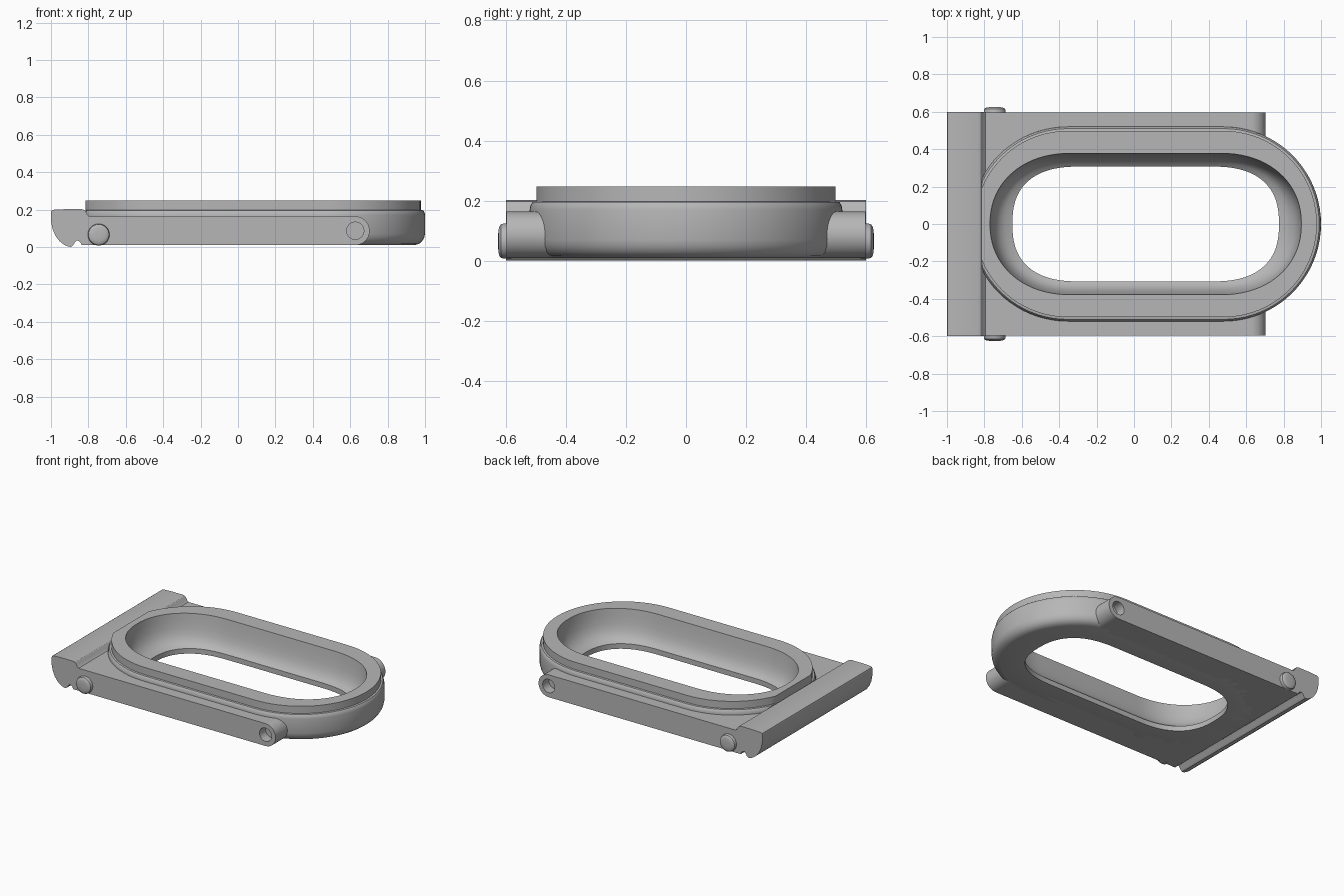
import bpy, bmesh, math

if "Cube" in bpy.data.objects:
    bpy.data.objects.remove(bpy.data.objects["Cube"])

grey = bpy.data.materials.new("satin grey")
grey.use_nodes = True
grey.diffuse_color = (0.47, 0.47, 0.47, 1)
grey.node_tree.nodes["Principled BSDF"].inputs["Base Color"].default_value = (0.47, 0.47, 0.47, 1)


def loft(name, rings, closed=False):
    """Skin equal-length rings; cap the ends unless the loft closes on itself."""
    bm = bmesh.new()
    loops = [[bm.verts.new(p) for p in ring] for ring in rings]
    pairs = list(zip(loops, loops[1:]))
    if closed:
        pairs.append((loops[-1], loops[0]))
    else:
        bm.faces.new(loops[0])
        bm.faces.new(loops[-1])
    for a, b in pairs:
        for i in range(len(a)):
            j = (i + 1) % len(a)
            bm.faces.new((a[i], a[j], b[j], b[i]))
    bmesh.ops.recalc_face_normals(bm, faces=bm.faces)
    mesh = bpy.data.meshes.new(name)
    bm.to_mesh(mesh)
    bm.free()
    mesh.materials.append(grey)
    obj = bpy.data.objects.new(name, mesh)
    bpy.context.collection.objects.link(obj)
    return obj


def select(obj):
    bpy.ops.object.select_all(action='DESELECT')
    obj.select_set(True)
    bpy.context.view_layer.objects.active = obj


def smooth(obj):
    select(obj)
    bpy.ops.object.shade_smooth_by_angle(angle=math.radians(32))


def cut(obj, cutter):
    cutter.hide_render = True
    mod = obj.modifiers.new("cut", 'BOOLEAN')
    mod.operation = 'DIFFERENCE'
    mod.solver = 'EXACT'
    mod.object = cutter
    select(obj)
    bpy.ops.object.modifier_apply(modifier=mod.name)
    bpy.data.objects.remove(cutter)


def prism(name, outline, half_width):
    return loft(name, [[(x, y, z) for x, z in outline] for y in (-half_width, half_width)])


def disc(x, y, z, r, n=40):
    return [(x + r * math.cos(2 * math.pi * i / n), y, z + r * math.sin(2 * math.pi * i / n))
            for i in range(n)]


CENTRE = 0.0625     # middle of the long opening
LEFT_STOP = -0.815  # the raised rim is trimmed flat here
STRAIGHT = 0.4175   # half length of the straight sides


def oval(z, length, width, straight, power=2.0, stop=-9, steps=40):
    """Long oval: two superelliptic ends joined by straight sides."""
    pts = []
    for side in (1, -1):
        for i in range(steps + 1):
            t = side * (math.pi * i / steps - math.pi / 2)
            c, s = max(math.cos(t), 0), math.sin(t)
            x = CENTRE + side * (straight + (length - straight) * c ** (2 / power))
            y = width * math.copysign(abs(s) ** (2 / power), s)
            pts.append((max(x, stop), y, z))
        # the second end runs back from top to bottom
    return pts


def round_oval(z, r, stop=LEFT_STOP):
    return oval(z, STRAIGHT + r, r, STRAIGHT, stop=stop)


# Oval frame: rounded outside, raised rim, dished inside
outside = [(0.01, 0.465), (0.017, 0.488), (0.03, 0.504), (0.048, 0.515), (0.07, 0.52),
           (0.17, 0.52), (0.186, 0.517), (0.196, 0.51), (0.198, 0.498), (0.248, 0.498)]
inside = [(0.248, 0.8325, 0.378), (0.2, 0.828, 0.372), (0.15, 0.818, 0.364),
          (0.11, 0.803, 0.354), (0.08, 0.78, 0.341), (0.06, 0.752, 0.326),
          (0.045, 0.7125, 0.307), (0.01, 0.7125, 0.307)]
rings = [round_oval(z, r) for z, r in outside]
for z, length, width in inside:
    t = (0.8325 - length) / 0.12
    rings.append(oval(z, length, width, 0.40 - 0.05 * t, 2.15 + 0.35 * t))
smooth(loft("oval_frame", rings, closed=True))

# Base plate with rounded hinge end
hinge_x, hinge_z, hinge_r = 0.627, 0.087, 0.077
outline = [(-0.835, 0.164), (-0.835, 0.01)]
for i in range(25):
    a = math.pi * (i / 24 - 0.5)
    outline.append((hinge_x + hinge_r * math.cos(a), hinge_z + hinge_r * math.sin(a)))
plate = prism("base_plate", outline, 0.597)
cut(plate, loft("opening_cutter", [round_oval(z, 0.42, -9) for z in (-0.1, 0.4)]))
for side in (-1, 1):
    cut(plate, loft("hinge_hole_cutter",
                    [disc(hinge_x, side * y, hinge_z, 0.046) for y in (0.53, 0.7)]))
smooth(plate)

# Latch bar with hooked underside
latch = [(-0.835, 0.01), (-0.842, 0.024), (-0.852, 0.033), (-0.862, 0.034), (-0.872, 0.026),
         (-0.882, 0.009), (-0.893, 0.001), (-0.907, 0.002), (-0.93, 0.012), (-0.955, 0.032),
         (-0.977, 0.062), (-0.992, 0.098), (-1.0, 0.14), (-1.0, 0.185), (-0.997, 0.194),
         (-0.988, 0.199), (-0.93, 0.202), (-0.835, 0.202), (-0.822, 0.198),
         (-0.812, 0.186), (-0.805, 0.172), (-0.795, 0.164), (-0.795, 0.01)]
smooth(prism("latch_bar", latch, 0.598))

# Domed pin heads on both sides
head = [(0.58, 0.058), (0.608, 0.058), (0.616, 0.055), (0.621, 0.048), (0.624, 0.035), (0.625, 0.015)]
for side, label in ((-1, "front"), (1, "back")):
    smooth(loft(label + "_pin", [disc(-0.745, side * y, 0.066, r) for y, r in head]))
